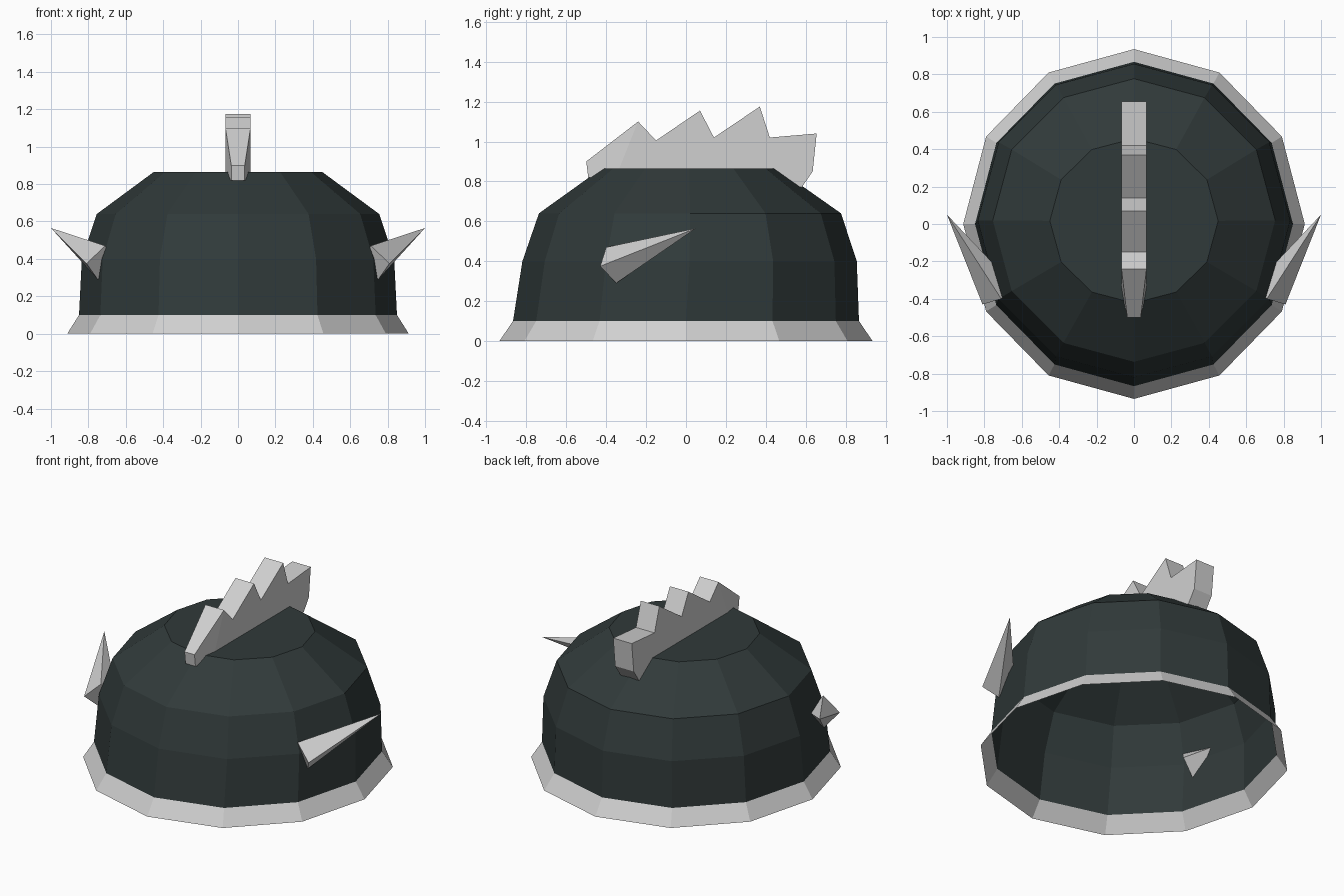
import bpy, bmesh, math

cube = bpy.data.objects.get("Cube")
if cube:
    bpy.data.objects.remove(cube, do_unlink=True)


def material(name, color):
    mat = bpy.data.materials.new(name)
    mat.use_nodes = True
    mat.diffuse_color = color
    mat.node_tree.nodes["Principled BSDF"].inputs["Base Color"].default_value = color
    return mat


dark = material("dark_slate", (0.03, 0.042, 0.042, 1))
bone = material("pale_grey", (0.63, 0.63, 0.63, 1))


def make_object(name, bm, mat):
    bmesh.ops.recalc_face_normals(bm, faces=bm.faces)
    mesh = bpy.data.meshes.new(name)
    bm.to_mesh(mesh)
    bm.free()
    mesh.materials.append(mat)
    obj = bpy.data.objects.new(name, mesh)
    bpy.context.collection.objects.link(obj)
    return obj


def ring_shell(name, rings, mat, cap=False, sides=12):
    """Open faceted shell through elliptical rings (x radius, y radius, y centre, z)."""
    bm = bmesh.new()
    loops = []
    for rx, ry, cy, z in rings:
        angles = [math.tau * i / sides for i in range(sides)]
        loops.append([bm.verts.new((rx * math.cos(a), cy + ry * math.sin(a), z))
                      for a in angles])
    for low, high in zip(loops, loops[1:]):
        for i in range(sides):
            j = (i + 1) % sides
            bm.faces.new((low[i], low[j], high[j], high[i]))
    if cap:
        bm.faces.new(loops[-1])
    return make_object(name, bm, mat)


# Helmet shell and flared rim, both open underneath
rim_top = (0.85, 0.867, 0, 0.10)
ring_shell("dome", [rim_top, (0.835, 0.838, 0.018, 0.40),
                    (0.755, 0.757, 0.02, 0.64), (0.45, 0.44, 0.017, 0.865)],
           dark, cap=True)
ring_shell("rim", [(0.913, 0.935, 0, 0), rim_top], bone)

# Jagged crest: full-width body with a narrowed front tip
body = [(-0.24, 1.10), (-0.15, 1.005), (0.07, 1.155), (0.14, 1.02),
        (0.37, 1.175), (0.42, 1.02), (0.655, 1.04), (0.635, 0.85),
        (0.58, 0.77), (0.45, 0.80), (-0.36, 0.80)]
tip = [(-0.49, 0.82), (-0.50, 0.90)]
bm = bmesh.new()
sides = []
for s in (-1, 1):
    wide = [bm.verts.new((s * 0.067, y, z)) for y, z in body]
    narrow = [bm.verts.new((s * 0.036, y, z)) for y, z in tip]
    bm.faces.new(wide)
    bm.faces.new([wide[-1]] + narrow + [wide[0]])
    sides.append(wide + narrow)
a, b = sides
for i in range(len(a)):
    j = (i + 1) % len(a)
    bm.faces.new((a[i], a[j], b[j], b[i]))
make_object("crest", bm, bone)

# Four-sided side spikes piercing the shell
base = [(0.71, -0.40, 0.47), (0.81, -0.43, 0.375),
        (0.75, -0.35, 0.29), (0.65, -0.32, 0.385)]
for side, s in (("left", 1), ("right", -1)):
    bm = bmesh.new()
    corners = [bm.verts.new((s * x, y, z)) for x, y, z in base]
    point = bm.verts.new((s, 0.05, 0.565))
    bm.faces.new(corners)
    for i in range(4):
        bm.faces.new((corners[i], corners[(i + 1) % 4], point))
    make_object(side + "_spike", bm, bone)
